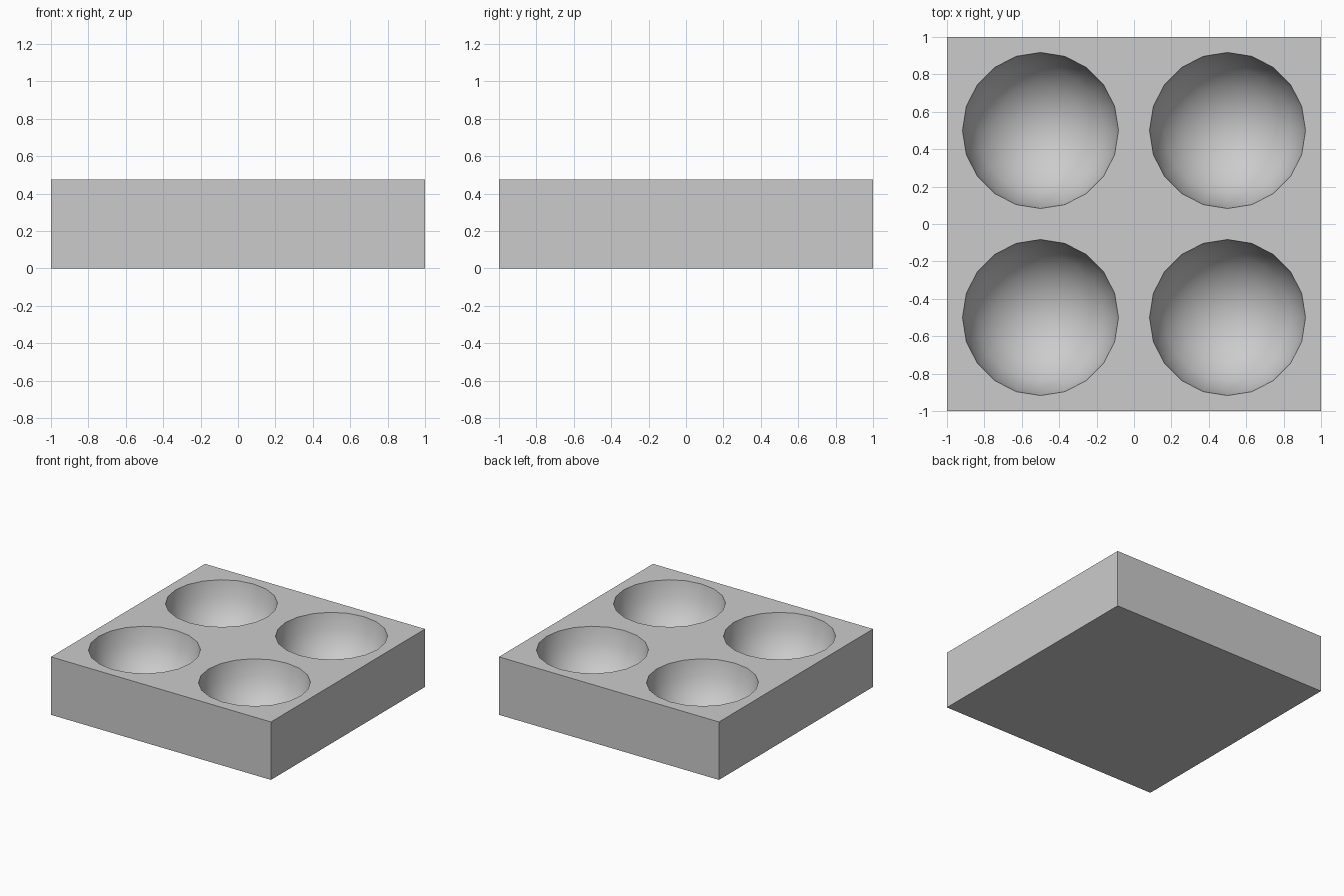
import bpy
import bmesh
from math import sin, cos, pi, tau

HEIGHT = 0.476
RADIUS = 0.417
SIDES = 20

default = bpy.data.objects.get("Cube")
if default:
    bpy.data.objects.remove(default, do_unlink=True)

grey = bpy.data.materials.new("light_grey")
grey.use_nodes = True
colour = (0.6, 0.6, 0.6, 1)
grey.diffuse_color = colour
grey.node_tree.nodes["Principled BSDF"].inputs["Base Color"].default_value = colour


def add_object(name, bm):
    bmesh.ops.recalc_face_normals(bm, faces=bm.faces)
    mesh = bpy.data.meshes.new(name)
    bm.to_mesh(mesh)
    bm.free()
    mesh.materials.append(grey)
    obj = bpy.data.objects.new(name, mesh)
    bpy.context.collection.objects.link(obj)
    return obj


# Solid square block
bm = bmesh.new()
bmesh.ops.create_cube(bm, size=1)
for v in bm.verts:
    v.co = (v.co.x * 2, v.co.y * 2, (v.co.z + 0.5) * HEIGHT)
tray = add_object("tray", bm)

# Four round-bottomed cutters, spun from a quarter arc with a straight neck
steps = SIDES // 4
profile = [(RADIUS * sin(i / steps * pi / 2), -RADIUS * cos(i / steps * pi / 2))
           for i in range(steps + 1)]
profile += [(RADIUS, 0.1), (0, 0.1)]

bm = bmesh.new()
for x in (-0.5, 0.5):
    for y in (-0.5, 0.5):
        verts = [bm.verts.new((x + r, y, HEIGHT + z)) for r, z in profile]
        edges = [bm.edges.new(pair) for pair in zip(verts, verts[1:])]
        bmesh.ops.spin(bm, geom=verts + edges, cent=(x, y, 0), axis=(0, 0, 1),
                       angle=tau, steps=SIDES)
bmesh.ops.remove_doubles(bm, verts=bm.verts, dist=0.0005)
cutter = add_object("bowl_cutter", bm)

# Carve the bowls into the block
cut = tray.modifiers.new("bowls", "BOOLEAN")
cut.operation = "DIFFERENCE"
cut.solver = "EXACT"
cut.object = cutter
bpy.ops.object.select_all(action="DESELECT")
bpy.context.view_layer.objects.active = tray
tray.select_set(True)
bpy.ops.object.modifier_apply(modifier=cut.name)
bpy.data.objects.remove(cutter, do_unlink=True)

# Smooth bowls with crisp rims and block edges
bpy.ops.object.shade_smooth_by_angle(angle=pi / 6)
